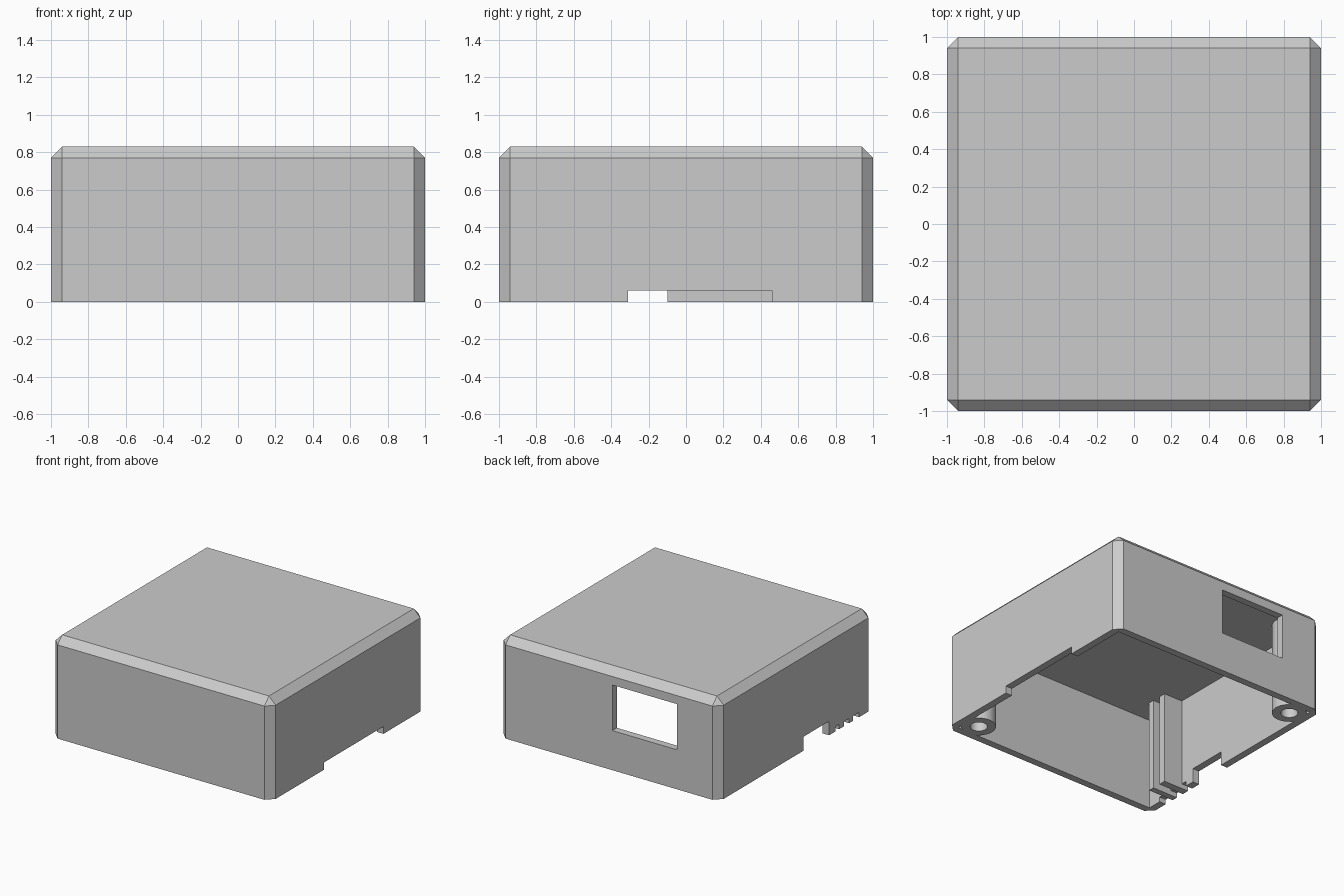
import bpy
import bmesh
import math

if "Cube" in bpy.data.objects:
    bpy.data.objects.remove(bpy.data.objects["Cube"], do_unlink=True)

WALL = 0.06
HEIGHT = 0.83
INNER = 1 - WALL
CEILING = 0.76

grey = bpy.data.materials.new("plain grey")
grey.use_nodes = True
grey.diffuse_color = (0.6, 0.6, 0.6, 1)
grey.node_tree.nodes["Principled BSDF"].inputs["Base Color"].default_value = (0.6, 0.6, 0.6, 1)


def finish(name, bm):
    mesh = bpy.data.meshes.new(name)
    bm.to_mesh(mesh)
    bm.free()
    mesh.materials.append(grey)
    obj = bpy.data.objects.new(name, mesh)
    bpy.context.collection.objects.link(obj)
    return obj


def box(name, xs, ys, zs, chamfer=0):
    bm = bmesh.new()
    bmesh.ops.create_cube(bm, size=1)
    for v in bm.verts:
        for axis, (low, high) in enumerate((xs, ys, zs)):
            v.co[axis] = high if v.co[axis] > 0 else low
    if chamfer:
        # chamfer everything except the bottom rim
        edges = [e for e in bm.edges if any(v.co.z > 0 for v in e.verts)]
        bmesh.ops.bevel(bm, geom=edges, offset=chamfer, segments=1, affect='EDGES')
    return finish(name, bm)


def cylinder(name, x, y, radius, z0, z1):
    bm = bmesh.new()
    bmesh.ops.create_cone(bm, cap_ends=True, segments=40, radius1=radius,
                          radius2=radius, depth=z1 - z0)
    bmesh.ops.translate(bm, verts=bm.verts, vec=(x, y, (z0 + z1) / 2))
    return finish(name, bm)


def cut(target, cutter):
    cutter.hide_render = True
    mod = target.modifiers.new("cut", 'BOOLEAN')
    mod.operation = 'DIFFERENCE'
    mod.solver = 'EXACT'
    mod.object = cutter
    bpy.context.view_layer.objects.active = target
    bpy.ops.object.modifier_apply(modifier=mod.name)
    bpy.data.objects.remove(cutter, do_unlink=True)


# Hollow chamfered cover, open underneath
cover = box("cover", (-1, 1), (-1, 1), (0, HEIGHT), WALL)
cut(cover, box("cavity", (-INNER, INNER), (-INNER, INNER), (-0.1, CEILING)))

# Back window
cut(cover, box("window_cutter", (-0.62, -0.03), (0.9, 1.1), (0.325, 0.70)))

# Bottom notches in the side walls: side, y range, height
notches = [(1, -0.31, 0.46, 0.06), (-1, -0.43, -0.10, 0.115)]
notches += [(-1, y0, y1, 0.04) for y0, y1 in
            ((-0.56, -0.51), (-0.69, -0.62), (-0.82, -0.74))]
for side, y0, y1, top in notches:
    xs = sorted((side * 0.9, side * 1.1))
    cut(cover, box("notch_cutter", xs, (y0, y1), (-0.1, top)))

# Board guide ribs on the right wall
for i, (y0, y1) in enumerate(((-0.74, -0.69), (-0.62, -0.56))):
    box(f"guide_rib_{i + 1}", (-INNER, -0.77), (y0, y1), (0, CEILING))

# Screw bosses in two opposite corners
for i, side in enumerate((1, -1)):
    x, y = side * 0.83, side * -0.83
    boss = cylinder(f"screw_boss_{i + 1}", x, y, 0.13, 0, CEILING)
    cut(boss, cylinder("hole_cutter", x, y, 0.065, -0.1, 0.6))
    bpy.ops.object.select_all(action='DESELECT')
    boss.select_set(True)
    bpy.context.view_layer.objects.active = boss
    bpy.ops.object.shade_smooth_by_angle(angle=math.radians(30))
